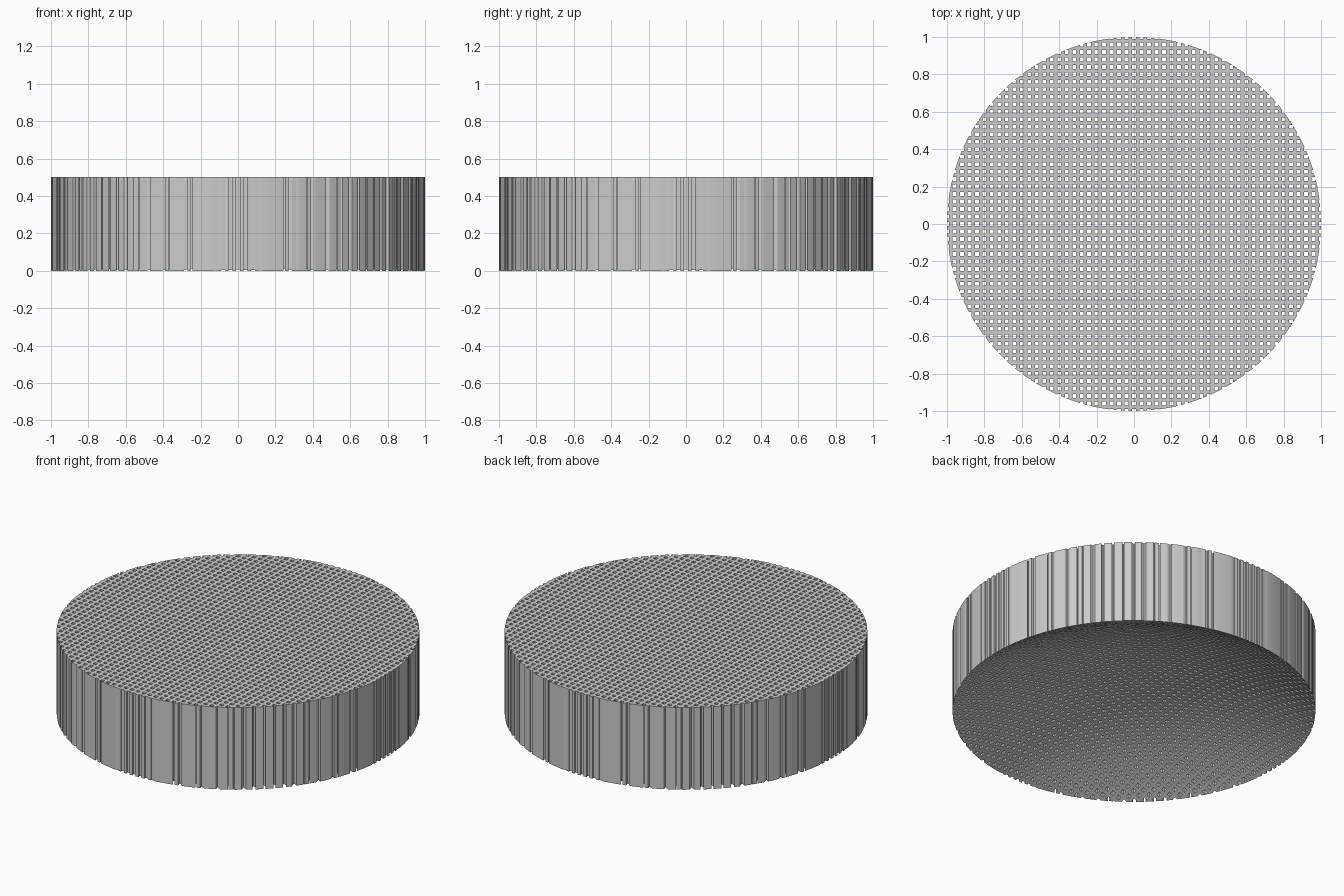
import bpy, bmesh, math
from mathutils import Matrix, Vector

if "Cube" in bpy.data.objects:
    bpy.data.objects.remove(bpy.data.objects["Cube"], do_unlink=True)

HEIGHT = 0.5      # full thickness at the rim
CURVE = 2.0       # radius of the spherical hollow underneath
COUNT = 25        # hole rows from the centre to the rim
PITCH = 1 / COUNT
HOLE = PITCH / 2  # holes and bars are equally wide
SEGMENTS = 128
RINGS = 14


def make_object(name, bm):
    mesh = bpy.data.meshes.new(name)
    bmesh.ops.recalc_face_normals(bm, faces=bm.faces)
    bm.to_mesh(mesh)
    bm.free()
    obj = bpy.data.objects.new(name, mesh)
    bpy.context.collection.objects.link(obj)
    return obj


grey = bpy.data.materials.new("plain_grey")
grey.use_nodes = True
grey.diffuse_color = (0.6, 0.6, 0.6, 1)
grey.node_tree.nodes["Principled BSDF"].inputs["Base Color"].default_value = (0.6, 0.6, 0.6, 1)

# Disc blank: flat top, straight wall, spherical hollow underneath
rim_angle = math.asin(1 / CURVE)
profile = [Vector((0, 0, HEIGHT)), Vector((1, 0, HEIGHT))]
for i in range(RINGS + 1):
    a = rim_angle * (1 - i / RINGS)
    profile.append(Vector((math.sin(a), 0, math.cos(a) - math.cos(rim_angle))) * CURVE)

bm = bmesh.new()
verts = [bm.verts.new(p) for p in profile]
edges = [bm.edges.new(pair) for pair in zip(verts, verts[1:])]
bmesh.ops.spin(bm, geom=verts + edges, cent=(0, 0, 0), axis=(0, 0, 1),
               angle=2 * math.pi, steps=SEGMENTS)
bmesh.ops.remove_doubles(bm, verts=bm.verts, dist=0.0001)
disc = make_object("perforated_disc", bm)
disc.data.materials.append(grey)

# Grid of square pins that pierces the disc from top to bottom
bm = bmesh.new()
for i in range(-COUNT, COUNT + 1):
    for j in range(-COUNT, COUNT + 1):
        near = [max(abs(k) * PITCH - HOLE / 2, 0) for k in (i, j)]
        if math.hypot(*near) < 1:
            place = Matrix.Translation((i * PITCH, j * PITCH, HEIGHT / 2))
            bmesh.ops.create_cube(bm, size=1, matrix=place @ Matrix.Diagonal((HOLE, HOLE, 1, 1)))
pins = make_object("hole_cutter", bm)
pins.data.materials.append(grey)
pins.hide_render = True

cut = disc.modifiers.new("holes", "BOOLEAN")
cut.operation = "DIFFERENCE"
cut.solver = "MANIFOLD"
cut.object = pins

# Keep the pierced mesh and drop the cutter
bpy.context.view_layer.update()
graph = bpy.context.evaluated_depsgraph_get()
pierced = bpy.data.meshes.new_from_object(disc.evaluated_get(graph))
disc.modifiers.clear()
disc.data = pierced
bpy.data.objects.remove(pins, do_unlink=True)

bpy.ops.object.select_all(action="DESELECT")
disc.select_set(True)
bpy.context.view_layer.objects.active = disc
bpy.ops.object.shade_smooth_by_angle(angle=math.radians(20))
